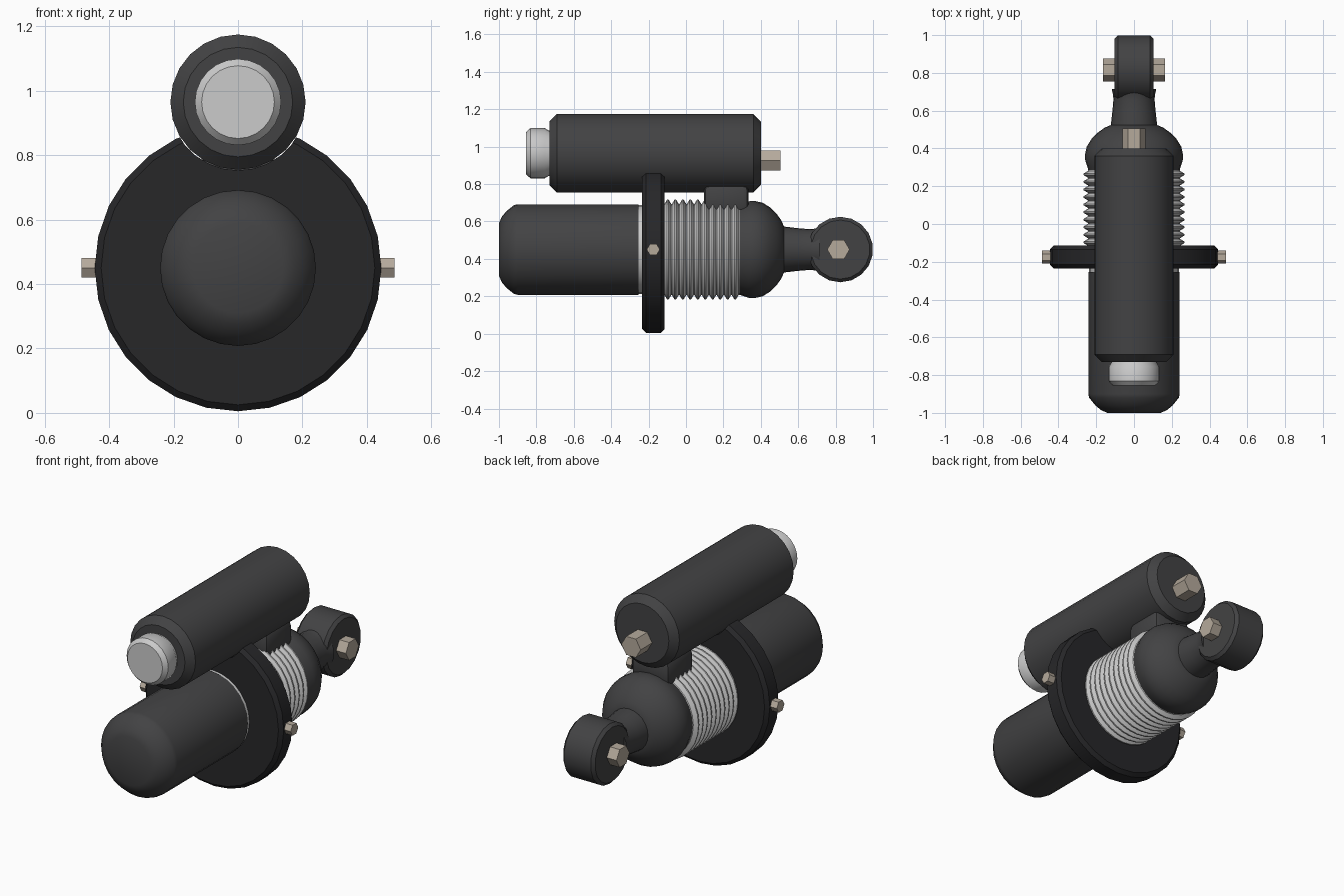
import bpy, bmesh, math
from mathutils import Matrix, Vector

if "Cube" in bpy.data.objects:
    bpy.data.objects.remove(bpy.data.objects["Cube"])


def material(name, rgb):
    m = bpy.data.materials.new(name)
    m.diffuse_color = (*rgb, 1)
    m.use_nodes = True
    m.node_tree.nodes["Principled BSDF"].inputs["Base Color"].default_value = m.diffuse_color
    return m


DARK = material("dark_grey", (0.055, 0.055, 0.057))
BLACK = material("black", (0.02, 0.02, 0.022))
SILVER = material("silver", (0.55, 0.55, 0.55))
BRASS = material("bolt_metal", (0.46, 0.40, 0.33))
MAIN_Z, RES_Z = 0.45, 0.965


def finish(name, bm, mat, angle=32):
    bmesh.ops.recalc_face_normals(bm, faces=bm.faces)
    me = bpy.data.meshes.new(name)
    bm.to_mesh(me)
    bm.free()
    ob = bpy.data.objects.new(name, me)
    bpy.context.collection.objects.link(ob)
    me.materials.append(mat)
    smooth(ob, angle)
    return ob


def smooth(ob, angle):
    bpy.ops.object.select_all(action='DESELECT')
    ob.select_set(True)
    bpy.context.view_layer.objects.active = ob
    bpy.ops.object.shade_smooth_by_angle(angle=math.radians(angle))


def lathe(name, profile, mat, center=(0, 0, 0), axis='Y', sides=28, phase=0.0, angle=32):
    """Closed solid turned from (position along axis, radius) pairs."""
    bm = bmesh.new()
    rings = []
    for t, r in profile:
        ring = []
        for i in range(sides):
            a = math.tau * i / sides + phase
            c, s = r * math.cos(a), r * math.sin(a)
            p = (c, t, s) if axis == 'Y' else (t, c, s)
            ring.append(bm.verts.new(Vector(center) + Vector(p)))
        rings.append(ring)
    for a, b in zip(rings, rings[1:]):
        for i in range(sides):
            j = (i + 1) % sides
            bm.faces.new((a[i], a[j], b[j], b[i]))
    bm.faces.new(rings[0])
    bm.faces.new(rings[-1])
    return finish(name, bm, mat, angle)


main = (0, 0, MAIN_Z)
res = (0, 0, RES_Z)

# main damper body with rounded front
lathe("damper_body", [(-1.0, 0.14), (-0.985, 0.175), (-0.96, 0.205), (-0.92, 0.237),
                      (-0.90, 0.242), (-0.255, 0.242)], DARK, main, angle=40)

# threaded silver sleeve
thread = [(-0.262, 0.238), (-0.13, 0.238)]
for i in range(10):
    y = -0.115 + 0.04 * i
    thread += [(y, 0.244), (y + 0.014, 0.267), (y + 0.022, 0.267), (y + 0.036, 0.244)]
thread += [(0.30, 0.238)]
lathe("threaded_sleeve", thread, SILVER, main)

# spring collar, notched to clear the reservoir
collar = lathe("spring_collar", [(-0.235, 0.425), (-0.215, 0.445), (-0.135, 0.445),
                                 (-0.115, 0.425)], BLACK, main)
cutter = lathe("collar_cutter", [(-0.4, 0.212), (0.1, 0.212)], BLACK, res)
mod = collar.modifiers.new("notch", 'BOOLEAN')
mod.operation, mod.object, mod.solver = 'DIFFERENCE', cutter, 'EXACT'
smooth(collar, 32)
bpy.ops.object.modifier_apply(modifier="notch")
bpy.data.objects.remove(cutter)
smooth(collar, 32)

# bell-shaped end cap and neck
lathe("end_cap", [(0.275, 0.24), (0.30, 0.246), (0.335, 0.258), (0.37, 0.259), (0.41, 0.25),
                  (0.45, 0.225), (0.485, 0.19), (0.51, 0.155), (0.525, 0.12)],
      DARK, main, angle=45)
lathe("neck", [(0.50, 0.124), (0.53, 0.122), (0.60, 0.114), (0.66, 0.109), (0.685, 0.111),
               (0.715, 0.118)], DARK, main, sides=24)

# mounting eye
lathe("mounting_eye", [(-0.103, 0.158), (-0.086, 0.175), (0.086, 0.175), (0.103, 0.158)],
      DARK, (0, 0.825, MAIN_Z), axis='X', sides=18, phase=math.radians(10))

# reservoir with silver cap
lathe("reservoir", [(-0.73, 0.17), (-0.69, 0.21), (0.36, 0.21), (0.40, 0.17)],
      DARK, res, sides=24)
lathe("reservoir_cap", [(-0.855, 0.113), (-0.832, 0.134), (-0.755, 0.134), (-0.735, 0.122),
                        (-0.70, 0.122)], SILVER, res, sides=24)

# bridge block joining reservoir and body
bm = bmesh.new()
bmesh.ops.create_cube(bm, size=1, matrix=Matrix.Translation((0, 0.215, 0.72))
                      @ Matrix.Diagonal((0.24, 0.24, 0.15, 1)))
bmesh.ops.bevel(bm, geom=bm.edges[:], offset=0.03, segments=2, profile=0.5, affect='EDGES')
finish("bridge_block", bm, DARK, 40)

# hexagonal bolts
lathe("eye_bolt", [(-0.165, 0.06), (0.165, 0.06)], BRASS, (0, 0.815, MAIN_Z), axis='X', sides=6)
lathe("reservoir_bolt", [(0.38, 0.062), (0.505, 0.062)], BRASS, (0, 0, 0.925), sides=6)
for side, label in ((1, "right"), (-1, "left")):
    lathe("collar_bolt_" + label, [(side * 0.40, 0.035), (side * 0.486, 0.035)], BRASS,
          (0, -0.175, MAIN_Z), axis='X', sides=6)
